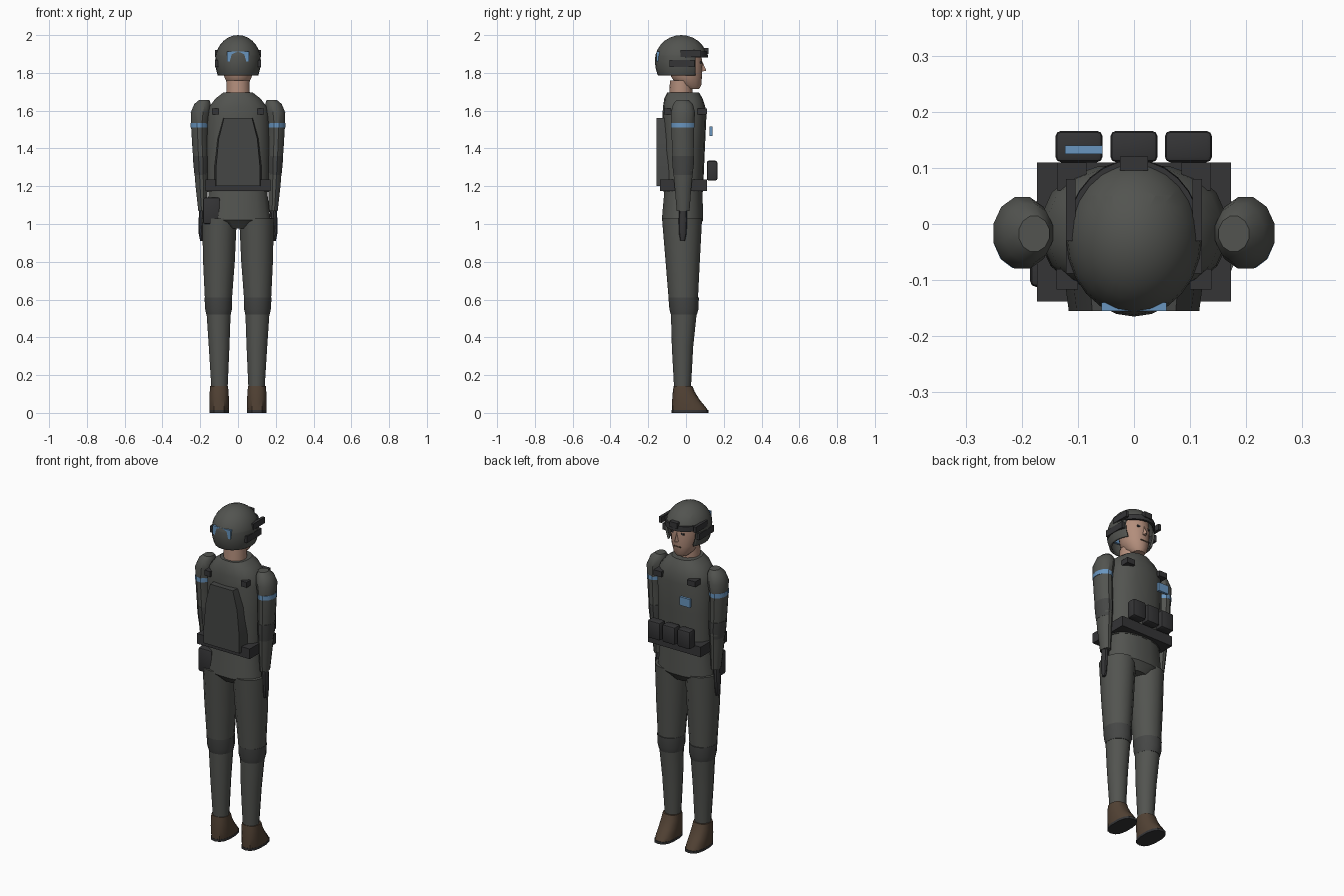
import bpy, bmesh, math
from mathutils import Vector

if "Cube" in bpy.data.objects:
    bpy.data.objects.remove(bpy.data.objects["Cube"])


def mat(name, r, g, b):
    m = bpy.data.materials.new(name)
    m.diffuse_color = (r, g, b, 1)
    m.use_nodes = True
    m.node_tree.nodes["Principled BSDF"].inputs["Base Color"].default_value = m.diffuse_color
    return m


CLOTH = mat("cloth", 0.085, 0.088, 0.08)
PAD = mat("pad", 0.06, 0.062, 0.06)
DARK = mat("dark", 0.035, 0.035, 0.037)
BLUE = mat("blue", 0.14, 0.30, 0.52)
SKIN = mat("skin", 0.45, 0.27, 0.20)
LEATHER = mat("leather", 0.085, 0.055, 0.035)


def finish(name, bm, m, angle=35):
    bmesh.ops.recalc_face_normals(bm, faces=bm.faces)
    me = bpy.data.meshes.new(name)
    bm.to_mesh(me)
    bm.free()
    me.materials.append(m)
    ob = bpy.data.objects.new(name, me)
    bpy.context.collection.objects.link(ob)
    bpy.ops.object.select_all(action='DESELECT')
    bpy.context.view_layer.objects.active = ob
    ob.select_set(True)
    bpy.ops.object.shade_smooth_by_angle(angle=math.radians(angle))
    return ob


def loft(name, rings, m, n=14, power=1.0, side=1):
    """Stack of rounded rings: (z, centre x, half width, y min, y max)."""
    bm = bmesh.new()
    loops = []
    for z, cx, rx, y0, y1 in rings:
        row = []
        for i in range(n):
            a = 2 * math.pi * (i + 0.5) / n
            c, s = math.cos(a), math.sin(a)
            c = math.copysign(abs(c) ** power, c)
            s = math.copysign(abs(s) ** power, s)
            row.append(bm.verts.new((side * (cx + rx * c), (y0 + y1) / 2 + (y1 - y0) / 2 * s, z)))
        loops.append(row)
    for a, b in zip(loops, loops[1:]):
        for i in range(n):
            j = (i + 1) % n
            bm.faces.new((a[i], a[j], b[j], b[i]))
    bm.faces.new(loops[0])
    bm.faces.new(loops[-1])
    return finish(name, bm, m)


def box(name, x, y, z, m, bevel=0.0):
    bm = bmesh.new()
    bmesh.ops.create_cube(bm, size=1)
    for v in bm.verts:
        v.co = Vector([(lo + hi) / 2 + c * (hi - lo) for c, (lo, hi) in zip(v.co, (x, y, z))])
    if bevel:
        bmesh.ops.bevel(bm, geom=bm.edges[:], offset=bevel, segments=2, affect='EDGES', profile=0.5)
    return finish(name, bm, m)


def mirror_x(pair, s):
    return tuple(sorted((pair[0] * s, pair[1] * s)))


# torso, collar, hips
loft("torso", [(1.17, 0, .163, -.12, .09), (1.40, 0, .168, -.125, .10), (1.57, 0, .166, -.125, .108),
               (1.62, 0, .155, -.122, .102), (1.665, 0, .12, -.115, .088), (1.695, 0, .08, -.10, .07)],
     CLOTH, 18, 0.85)
loft("hips", [(.975, 0, .075, -.09, .06), (1.02, 0, .175, -.13, .093), (1.19, 0, .155, -.115, .088)],
     CLOTH, 16, 0.85)

# back plate, narrowing toward the top
bm = bmesh.new()
outline = [(.125, 1.2), (.125, 1.3), (.11, 1.45), (.08, 1.56), (-.08, 1.56), (-.11, 1.45), (-.125, 1.3), (-.125, 1.2)]
face = bm.faces.new([bm.verts.new((x, -.09, z)) for x, z in outline])
new = bmesh.ops.extrude_face_region(bm, geom=[face])
for v in new["geom"]:
    if isinstance(v, bmesh.types.BMVert):
        v.co.y = -.155
        v.co.x *= 0.93
finish("back_plate", bm, PAD)

# belt, pouches, badge
box("belt", (-.173, .173), (-.138, .11), (1.175, 1.235), DARK)
for i, cx in enumerate((-.098, 0, .097)):
    box(f"pouch_{i}", (cx - .042, cx + .042), (.11, .166), (1.23, 1.335), DARK, .01)
box("hip_pouch", (-.185, -.095), (-.112, -.02), (1.0, 1.14), DARK, .01)
box("chest_badge", (-.123, -.056), (.125, .14), (1.465, 1.515), BLUE)

for s, tag in ((1, "right"), (-1, "left")):
    # strap buckles
    box(f"front_buckle_{tag}", mirror_x((.085, .137), s), (.06, .11), (1.58, 1.612), DARK)
    box(f"back_buckle_{tag}", mirror_x((.1, .138), s), (-.117, -.08), (1.58, 1.612), DARK)

    # legs
    loft(f"thigh_{tag}", [(.58, .104, .072, -.09, .062), (.8, .101, .086, -.108, .073), (1.03, .098, .094, -.127, .085)],
         CLOTH, 14, 1, s)
    loft(f"knee_pad_{tag}", [(.52, .103, .066, -.08, .058), (.55, .103, .073, -.088, .066),
                             (.61, .104, .075, -.093, .068)], PAD, 14, 1, s)
    loft(f"shin_{tag}", [(.13, .098, .044, -.063, .026), (.35, .1, .056, -.075, .038), (.54, .103, .066, -.08, .058)],
         CLOTH, 14, 1, s)

    # boots
    loft(f"boot_{tag}", [(.012, .1, .052, -.075, .116), (.03, .1, .053, -.075, .105), (.07, .1, .053, -.073, .072),
                         (.11, .1, .051, -.07, .047), (.142, .1, .048, -.066, .034)], LEATHER, 14, .8, s)
    loft(f"sole_{tag}", [(0, .1, .053, -.077, .119), (.014, .1, .053, -.077, .119)], DARK, 14, .8, s)

    # arms
    loft(f"upper_arm_{tag}", [(1.28, .196, .037, -.07, .04), (1.4, .2, .043, -.076, .043), (1.52, .204, .046, -.08, .045),
                              (1.59, .199, .053, -.082, .05), (1.635, .188, .045, -.07, .038),
                              (1.657, .178, .028, -.05, .015)], CLOTH, 12, 1, s)
    loft(f"arm_band_{tag}", [(1.51, .204, .048, -.081, .046), (1.536, .204, .048, -.081, .046)], BLUE, 12, 1, s)
    loft(f"elbow_pad_{tag}", [(1.26, .195, .037, -.068, .036), (1.31, .196, .041, -.074, .043),
                              (1.36, .198, .043, -.076, .044)], PAD, 12, 1, s)
    loft(f"forearm_{tag}", [(1.07, .187, .024, -.05, .02), (1.2, .192, .034, -.062, .03), (1.29, .195, .038, -.07, .04)],
         CLOTH, 12, 1, s)
    loft(f"glove_{tag}", [(.91, .193, .008, -.03, -.006), (.95, .195, .014, -.037, .003), (1.02, .19, .019, -.039, .006),
                          (1.075, .187, .021, -.036, .004)], DARK, 10, 1, s)

    # helmet side rails and ear covers
    box(f"helmet_rail_{tag}", mirror_x((.104, .121), s), (-.03, .08), (1.885, 1.92), DARK)
    box(f"ear_cover_{tag}", mirror_x((.098, .121), s), (-.088, .045), (1.83, 1.868), DARK)
    box(f"eye_{tag}", mirror_x((.018, .042), s), (.06, .082), (1.85, 1.86), DARK)

# neck, head, nose, mouth
loft("neck", [(1.66, 0, .065, -.09, .035), (1.76, 0, .062, -.085, .035)], SKIN, 14)
loft("head", [(1.715, 0, .035, .0, .07), (1.735, 0, .055, -.05, .082), (1.78, 0, .074, -.08, .086),
              (1.85, 0, .082, -.09, .088), (1.92, 0, .078, -.09, .08)], SKIN, 16)
bm = bmesh.new()
nose = [bm.verts.new(p) for p in ((-.016, .075, 1.805), (.016, .075, 1.805), (0, .108, 1.812), (0, .082, 1.87))]
for f in ((0, 1, 2), (0, 2, 3), (1, 3, 2), (0, 3, 1)):
    bm.faces.new([nose[i] for i in f])
finish("nose", bm, SKIN)
box("mouth", (-.022, .022), (.06, .086), (1.772, 1.779), LEATHER)

# helmet: ellipsoid with the face opening cut away
bm = bmesh.new()
bmesh.ops.create_uvsphere(bm, u_segments=24, v_segments=14, radius=1)
for v in bm.verts:
    v.co = Vector((v.co.x * .121, v.co.y * .14 - .025, 1.865 + v.co.z * (.135 if v.co.z > 0 else .17)))
for co, no, clear in (((0, 0, 1.785), (0, 0, -1), True), ((0, 0, 1.89), (0, 0, 1), False), ((0, .05, 0), (0, 1, 0), False)):
    bmesh.ops.bisect_plane(bm, geom=bm.verts[:] + bm.edges[:] + bm.faces[:], plane_co=co, plane_no=no, clear_outer=clear)
cut = [f for f in bm.faces if f.calc_center_median().y > .05 and f.calc_center_median().z < 1.89]
bmesh.ops.delete(bm, geom=cut, context='FACES')
helmet = finish("helmet", bm, CLOTH)
solid = helmet.modifiers.new("thickness", 'SOLIDIFY')
solid.thickness = .012
solid.offset = -1

# goggle band wrapping the front of the helmet
bm = bmesh.new()
steps = 12
rows = []
for i in range(steps + 1):
    a = math.radians(10 + 160 * i / steps)
    c, s = math.cos(a), math.sin(a)
    rows.append([bm.verts.new((rx * c, ry * s - .025, z)) for rx, ry, z in
                 ((.112, .128, 1.882), (.122, .141, 1.882), (.121, .139, 1.912), (.110, .126, 1.912))])
for a, b in zip(rows, rows[1:]):
    for k in range(4):
        bm.faces.new((a[k], a[(k + 1) % 4], b[(k + 1) % 4], b[k]))
bm.faces.new(rows[0])
bm.faces.new(rows[-1])
finish("goggle_band", bm, DARK)
box("helmet_mount", (-.025, .025), (.095, .12), (1.9, 1.932), DARK)
box("helmet_back_patch", (-.058, .058), (-.155, -.14), (1.86, 1.912), BLUE)
